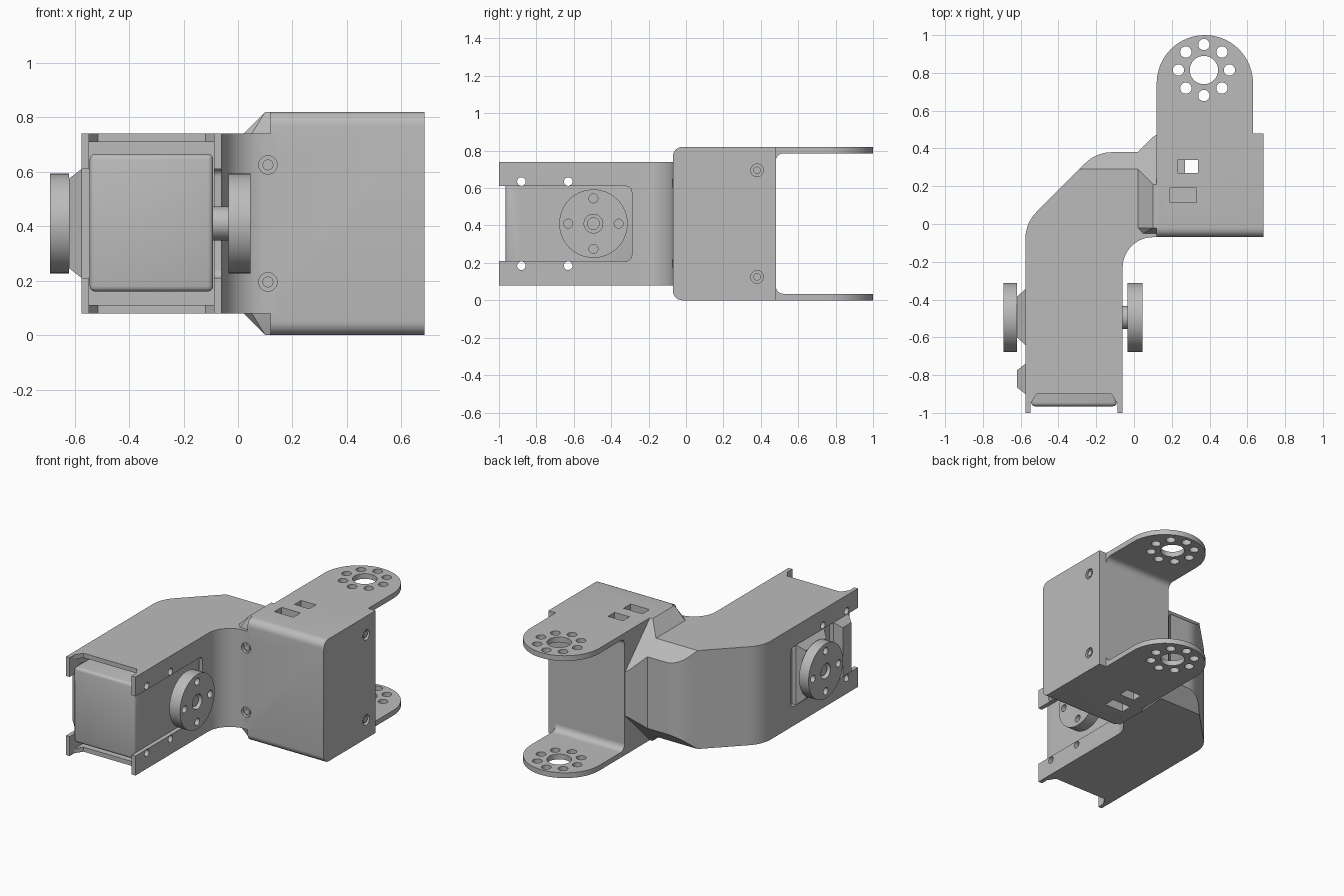
import bpy, bmesh
from math import cos, sin, radians, pi
from mathutils import Matrix

if "Cube" in bpy.data.objects:
    bpy.data.objects.remove(bpy.data.objects["Cube"])

grey = bpy.data.materials.new("plain grey")
grey.use_nodes = True
COLOUR = (0.5, 0.5, 0.5, 1)
grey.diffuse_color = COLOUR
grey.node_tree.nodes["Principled BSDF"].inputs["Base Color"].default_value = COLOUR

H = 0.82            # overall height
MID = H / 2         # mirror plane in z
parts = []


def finish(name, bm):
    bmesh.ops.recalc_face_normals(bm, faces=bm.faces)
    mesh = bpy.data.meshes.new(name)
    bm.to_mesh(mesh)
    bm.free()
    mesh.materials.append(grey)
    ob = bpy.data.objects.new(name, mesh)
    bpy.context.collection.objects.link(ob)
    parts.append(ob)
    return ob


def place(axis, u, v, w):
    return {"x": (w, u, v), "y": (u, w, v), "z": (u, v, w)}[axis]


def prism(name, pts, lo, hi, axis="z"):
    bm = bmesh.new()
    a = [bm.verts.new(place(axis, u, v, lo)) for u, v in pts]
    b = [bm.verts.new(place(axis, u, v, hi)) for u, v in pts]
    bm.faces.new(a)
    bm.faces.new(b)
    for i in range(len(a)):
        j = (i + 1) % len(a)
        bm.faces.new((a[i], a[j], b[j], b[i]))
    return finish(name, bm)


def arc(u, v, r, a0, a1, n=10):
    steps = [radians(a0 + (a1 - a0) * i / n) for i in range(n + 1)]
    return [(u + r * cos(t), v + r * sin(t)) for t in steps]


def rect(u0, u1, v0, v1):
    return [(u0, v0), (u1, v0), (u1, v1), (u0, v1)]


def disc(name, u, v, r, lo, hi, axis="x", n=40):
    return prism(name, arc(u, v, r, 0, 360, n)[:-1], lo, hi, axis)


def hull(name, points):
    bm = bmesh.new()
    for p in points:
        bm.verts.new(p)
    bmesh.ops.convex_hull(bm, input=bm.verts)
    bmesh.ops.dissolve_limit(bm, angle_limit=0.01, verts=bm.verts, edges=bm.edges)
    return finish(name, bm)


def modify(ob, kind, **settings):
    mod = ob.modifiers.new(kind.title(), kind)
    for key, value in settings.items():
        setattr(mod, key, value)
    bpy.context.view_layer.objects.active = ob
    bpy.ops.object.modifier_apply(modifier=mod.name)


def cut(ob, *cutters):
    for c in cutters:
        modify(ob, "BOOLEAN", object=c, operation="DIFFERENCE", solver="EXACT")
    for c in cutters:
        parts.remove(c)
        bpy.data.objects.remove(c)


def flip(pts):
    return [(u, H - v) for u, v in pts]


def both(pts):
    return (pts, flip(pts))


# Bent channel body, seen from above
outline = [(-0.575, -1)] + arc(-0.375, -0.078, 0.2, 180, 135)
outline += arc(-0.117, 0.18, 0.2, 135, 90) + [(0.14, 0.38), (0.14, -0.07)]
outline += arc(0.10, -0.23, 0.16, 90, 180, 14) + [(-0.06, -1)]
channel = prism("channel_body", outline, 0.08, 0.74)

# Servo cavity, side windows and notched plate ends
cut(channel, prism("cavity", rect(-0.548, -0.088, -1.1, -0.25), 0.11, 0.71))
window = [(-1.1, 0.21), *arc(-0.32, 0.24, 0.03, -90, 0, 5),
          *arc(-0.32, 0.58, 0.03, 0, 90, 5), (-1.1, 0.61)]
cut(channel, prism("side_window", window, -0.7, 0.0, "x"))
notch = [(-0.548, -1.1), (-0.548, -0.95), (-0.515, -0.9),
         (-0.12, -0.9), (-0.088, -0.95), (-0.088, -1.1)]
cut(channel, prism("end_notch", notch, 0, H))

# Slanted rear edges of the channel
for tri in both([(0.23, 0.80), (0.6, 0.43), (0.6, 0.80)]):
    cut(channel, prism("slant", tri, -0.8, 0.3, "x"))

# Flared neck between channel and box
points = []
for z_low, x_values in ((0.74, (0.02,)), (H, (0.10, 0.13))):
    for x in x_values:
        back = 0.38 + min(x - 0.02, 0.10)
        section = [(-0.07, 0.69), (-0.02, z_low), (1.03 - z_low, z_low),
                   (back, 1.03 - back)]
        for prof in both(section):
            points += [(x, y, z) for y, z in prof]
hull("flared_neck", points)

# Box with rounded front edges
profile = [(0.48, 0), (0.48, H)] + arc(-0.02, H - 0.05, 0.05, 90, 180, 6)
profile += arc(-0.02, 0.05, 0.05, 180, 270, 6)
box = prism("bracket_box", profile, 0.12, 0.685, "x")
for lo, hi in ((-0.1, 0.06), (H - 0.06, H + 0.1)):
    cut(box, prism("slot", rect(0.19, 0.33, 0.115, 0.19), lo, hi),
        prism("pocket", rect(0.23, 0.34, 0.27, 0.34), lo, hi))
cut(box, prism("through_slot", rect(0.27, 0.34, 0.27, 0.34), -0.1, H + 0.1))

# Ears with a ring of holes, and the fillets at their roots
ear_outline = [(0.12, 0.44)] + arc(0.375, 0.745, 0.255, 180, 0, 32) + [(0.63, 0.44)]
for side, lo in (("lower", 0.0), ("upper", H - 0.035)):
    ear = prism(side + "_ear", ear_outline, lo, lo + 0.035)
    holes = [disc("hole", 0.37, 0.815, 0.075, -0.1, 1, "z", 32)]
    for i in range(8):
        t = i * pi / 4
        holes.append(disc("hole", 0.37 + 0.135 * cos(t), 0.815 + 0.135 * sin(t),
                          0.03, -0.1, 1, "z", 20))
    cut(ear, *holes)
fillet = [(0.47, 0.03)] + arc(0.52, 0.075, 0.04, 270, 180, 6)
for side, pts in zip(("lower", "upper"), both(fillet)):
    prism(side + "_ear_fillet", pts, 0.12, 0.63, "x")


# Recessed screws: ring groove with a low centre
def screw(target, u, v, face, step, axis):
    lo, hi = sorted((face + 0.1 * step, face - 0.02 * step))
    cut(target, disc("recess", u, v, 0.034, lo, hi, axis, 24))
    lo, hi = sorted((face - 0.005 * step, face - 0.03 * step))
    head = disc("screw_head", u, v, 0.02, lo, hi, axis, 20)
    head.name = "screw_head"


for z in (0.125, 0.695):
    screw(box, 0.38, z, 0.685, 1, "x")
for z in (0.195, 0.625):
    for target in (channel, box, bpy.data.objects["flared_neck"]):
        cut(target, disc("recess", 0.11, z, 0.034, -0.2, -0.05, "y", 24))
    disc("neck_screw", 0.11, z, 0.02, -0.065, -0.04, "y", 20)

# Servo body
servo = prism("servo_body", rect(-0.545, -0.091, -0.965, -0.27), 0.16, 0.665)
modify(servo, "BEVEL", width=0.02, segments=3)

# Mounting holes through channel and servo
for y in (-0.88, -0.63):
    for z in (0.185, 0.635):
        for ob in (channel, servo):
            cut(ob, disc("mount_hole", y, z, 0.023, -0.8, 0.1, "x", 20))

# Tapered bumps on the outer side of the servo
for name, y0, y1, inset in (("horn_boss", -0.64, -0.345, 0.04),
                            ("cable_boss", -0.9, -0.74, 0.035)):
    hull(name, [(x, y, z) for x, d in ((-0.53, 0), (-0.575, 0), (-0.62, inset))
                for y in (y0 + d, y1 - d) for z in (0.21 + d, 0.61 - d)])

# Round horns and their shaft
CY, CZ = -0.495, 0.41
disc("drive_shaft", CY, CZ, 0.062, -0.1, -0.02)
for name, lo, hi, face, out in (("drive_horn", -0.035, 0.045, 0.045, 1),
                                ("idler_horn", -0.69, -0.62, -0.69, -1)):
    horn = disc(name, CY, CZ, 0.183, lo, hi, n=56)
    a, b = sorted((face + 0.05 * out, face - 0.04 * out))
    bores = [disc("bore", CY, CZ, 0.05, a, b, n=28)]
    for i in range(4):
        t = i * pi / 2
        bores.append(disc("bore", CY + 0.135 * cos(t), CZ + 0.135 * sin(t),
                          0.024, a, b, n=20))
    cut(horn, *bores)
    a, b = sorted((face - 0.015 * out, face - 0.05 * out))
    disc(name + "_screw", CY, CZ, 0.034, a, b, n=24)

# Smooth the curved faces, keep edges crisp
for ob in parts:
    bpy.ops.object.select_all(action="DESELECT")
    ob.select_set(True)
    bpy.context.view_layer.objects.active = ob
    bpy.ops.object.shade_smooth_by_angle(angle=radians(30))
